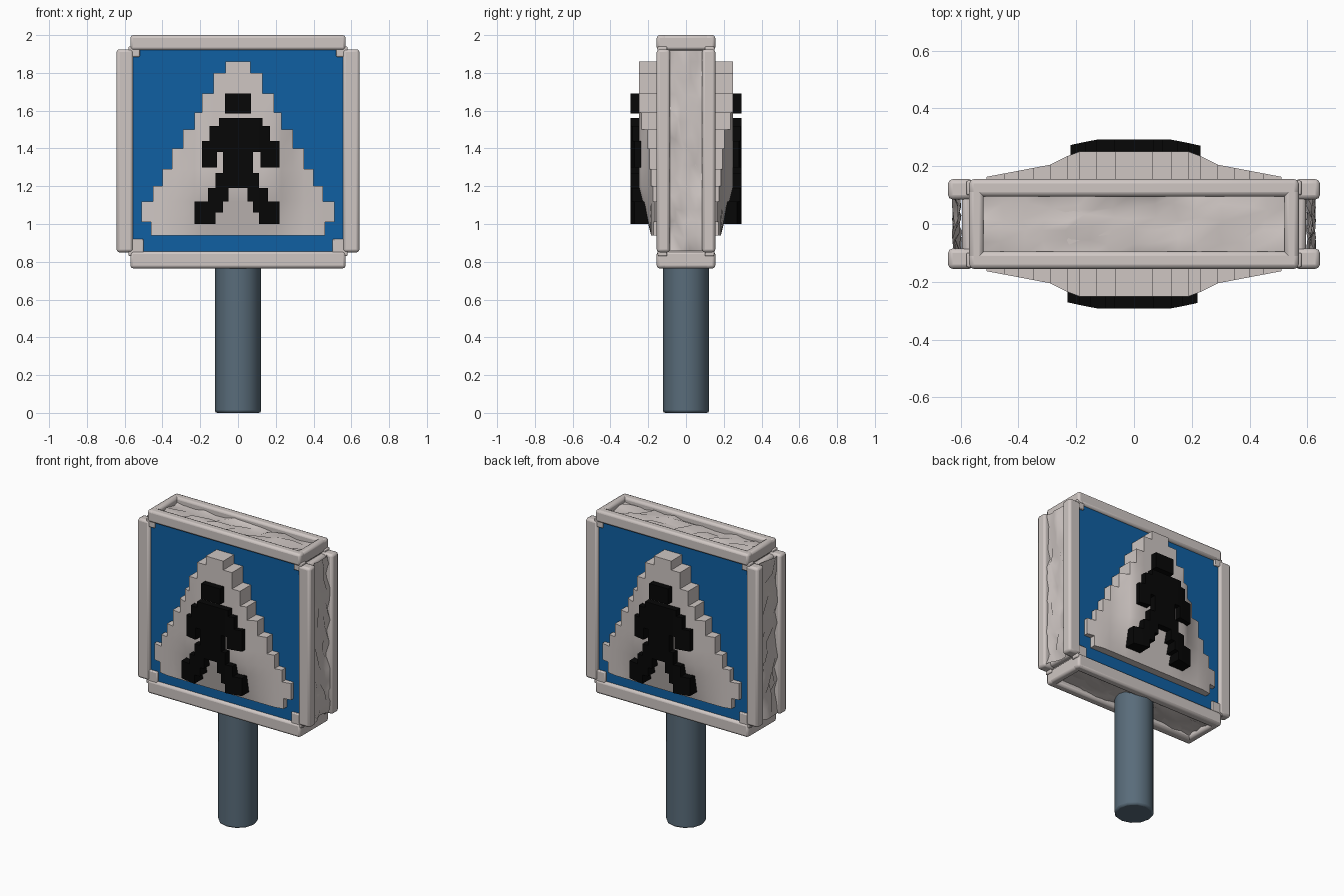
import bpy, bmesh, math, random
from mathutils import Matrix, Vector

if "Cube" in bpy.data.objects:
    bpy.data.objects.remove(bpy.data.objects["Cube"])

random.seed(4)


def material(name, rgb):
    m = bpy.data.materials.new(name)
    m.diffuse_color = (*rgb, 1)
    m.use_nodes = True
    m.node_tree.nodes["Principled BSDF"].inputs["Base Color"].default_value = m.diffuse_color
    return m


WHITE = material("warm white", (0.62, 0.565, 0.545))
BLUE = material("sign blue", (0.005, 0.115, 0.36))
BLACK = material("black", (0.002, 0.002, 0.002))
STEEL = material("pole grey blue", (0.1, 0.15, 0.195))


def finish(name, bm, mat, bevel=0.0, angle=35):
    bmesh.ops.recalc_face_normals(bm, faces=bm.faces)
    me = bpy.data.meshes.new(name)
    bm.to_mesh(me)
    bm.free()
    ob = bpy.data.objects.new(name, me)
    bpy.context.collection.objects.link(ob)
    me.materials.append(mat)
    if bevel:
        b = ob.modifiers.new("soft edges", 'BEVEL')
        b.width, b.segments = bevel, 2
    bpy.ops.object.select_all(action='DESELECT')
    ob.select_set(True)
    bpy.context.view_layer.objects.active = ob
    bpy.ops.object.shade_smooth_by_angle(angle=math.radians(angle))
    return ob


def box(name, x, y, z, mat=WHITE, bevel=0.015):
    bm = bmesh.new()
    size = [b - a for a, b in (x, y, z)]
    mid = [(a + b) / 2 for a, b in (x, y, z)]
    bmesh.ops.create_cube(bm, size=1, matrix=Matrix.Translation(mid) @ Matrix.Diagonal((*size, 1)))
    return finish(name, bm, mat, bevel)


def relief(name, rects, depth, back, mat, turned, extra_x=()):
    """Union of rectangles (x0, x1, z0, z1) raised to depth(x, z) with walls down to back."""
    xs = sorted({r[i] for r in rects for i in (0, 1)} | set(extra_x))
    zs = sorted({r[i] for r in rects for i in (2, 3)})
    bm, verts = bmesh.new(), {}

    def vert(x, z):
        if (x, z) not in verts:
            verts[x, z] = bm.verts.new((x, -depth(x, z), z))
        return verts[x, z]

    for xa, xb in zip(xs, xs[1:]):
        for za, zb in zip(zs, zs[1:]):
            cx, cz = (xa + xb) / 2, (za + zb) / 2
            if any(r[0] < cx < r[1] and r[2] < cz < r[3] for r in rects):
                bm.faces.new([vert(*p) for p in ((xa, za), (xb, za), (xb, zb), (xa, zb))])
    rim = [e for e in bm.edges if e.is_boundary]
    walls = bmesh.ops.extrude_edge_only(bm, edges=rim)["geom"]
    for v in walls:
        if isinstance(v, bmesh.types.BMVert):
            v.co.y = -back
    if turned:
        bm.transform(Matrix.Rotation(math.pi, 4, 'Z'))
    return finish(name, bm, mat)


def rough_panel(name, half_u, half_v, nu, nv, matrix, amount):
    """Craggy grid facing local +z."""
    bm = bmesh.new()
    bmesh.ops.create_grid(bm, x_segments=nu, y_segments=nv, size=1,
                          matrix=Matrix.Diagonal((half_u, half_v, 1, 1)))
    for v in bm.verts:
        inner = abs(v.co.x) < half_u * 0.99 and abs(v.co.y) < half_v * 0.99
        j = 0.02 if inner else 0
        v.co += Vector((random.uniform(-j, j), random.uniform(-j, j) * 0.7,
                        random.uniform(-amount, amount)))
    bm.transform(matrix)
    return finish(name, bm, WHITE, angle=50)


# Pole
bm = bmesh.new()
bmesh.ops.create_cone(bm, cap_ends=True, segments=12, radius1=0.122, radius2=0.122, depth=0.84,
                      matrix=Matrix.Translation((0, 0, 0.42)))
finish("pole", bm, STEEL, bevel=0.012, angle=40)

# Sign body
box("body_tall", (-0.56, 0.56), (-0.125, 0.125), (0.8, 1.95))
box("body_wide", (-0.595, 0.595), (-0.125, 0.125), (0.86, 1.915))

# Triangle rows: bottom, top, half width
ROWS = [(0.94, 1.01, 0.46), (1.01, 1.12, 0.51), (1.12, 1.2, 0.45), (1.2, 1.29, 0.4),
        (1.29, 1.4, 0.35), (1.4, 1.5, 0.29), (1.5, 1.59, 0.23), (1.59, 1.69, 0.19),
        (1.69, 1.8, 0.13), (1.8, 1.86, 0.065)]
TRIANGLE = [(-w, w, a, b) for a, b, w in ROWS]

# Walking figure: head, shoulders, arms, torso, legs, feet
FIGURE = [(-0.07, 0.07, 1.585, 1.69),
          (-0.1, 0.13, 1.52, 1.56), (-0.15, 0.17, 1.44, 1.52), (-0.19, 0.22, 1.38, 1.44),
          (-0.19, -0.11, 1.3, 1.38), (0.12, 0.22, 1.3, 1.38), (-0.08, 0.08, 1.27, 1.38),
          (-0.12, 0.11, 1.19, 1.27), (-0.16, -0.05, 1.12, 1.19), (0.05, 0.16, 1.12, 1.19),
          (-0.23, -0.08, 1.06, 1.12), (0.08, 0.22, 1.06, 1.12),
          (-0.23, -0.12, 1.0, 1.06), (0.11, 0.22, 1.0, 1.06)]


def bulge(x, z):
    ax = abs(x)
    if ax < 0.2:
        d = 0.25
    elif ax < 0.29:
        d = 0.25 - (ax - 0.2) * 0.5
    else:
        d = 0.205 - (ax - 0.29) * 0.19
    low = min(1, max(0, (1.2 - z) / 0.26))
    return d + (min(d, 0.185) - d) * low


def figure_depth(x, z):
    return 0.293 - 0.25 * max(0, abs(x) - 0.12) ** 1.1


# Faces, identical on front and back by a half turn
for side, turned in (("front", False), ("back", True)):
    relief(side + "_blue_panel", [(-0.565, 0.565, 0.84, 1.935)], lambda x, z: 0.135, 0.12, BLUE, turned)
    relief(side + "_triangle", TRIANGLE, bulge, 0.12, WHITE, turned, (-0.1, 0, 0.1))
    relief(side + "_walking_figure", FIGURE, figure_depth, 0.15, BLACK, turned)
    s = 1 if turned else -1
    rail = sorted((s * 0.095, s * 0.155))
    box(side + "_top_rail", (-0.57, 0.57), rail, (1.92, 2.0))
    box(side + "_bottom_rail", (-0.57, 0.57), rail, (0.765, 0.855))
    for m, hand in ((-1, "left"), (1, "right")):
        box(f"{side}_{hand}_rail", sorted((m * 0.555, m * 0.643)), sorted((s * 0.085, s * 0.155)), (0.85, 1.925))
        box(f"{side}_{hand}_low_corner", sorted((m * 0.5, m * 0.58)), sorted((s * 0.1, s * 0.15)),
            (0.83, 0.92), bevel=0.006)
        box(f"{side}_{hand}_high_corner", sorted((m * 0.52, m * 0.58)), sorted((s * 0.1, s * 0.15)),
            (1.885, 1.94), bevel=0.006)

# End pieces closing the top and bottom frames, and the rough stone between the rails
for m, hand in ((-1, "left"), (1, "right")):
    x = sorted((m * 0.52, m * 0.57))
    box(hand + "_top_end", x, (-0.155, 0.155), (1.92, 2.0))
    box(hand + "_bottom_end", x, (-0.155, 0.155), (0.765, 0.855))
    rough_panel(hand + "_rough_panel", 0.53, 0.095, 14, 5,
                Matrix.Translation((m * 0.612, 0, 1.388)) @ Matrix.Rotation(math.pi / 2, 4, 'Y'), 0.018)
rough_panel("top_rough_panel", 0.53, 0.105, 14, 5, Matrix.Translation((0, 0, 1.965)), 0.018)
rough_panel("bottom_rough_panel", 0.53, 0.105, 14, 5, Matrix.Translation((0, 0, 0.795)), 0.015)
